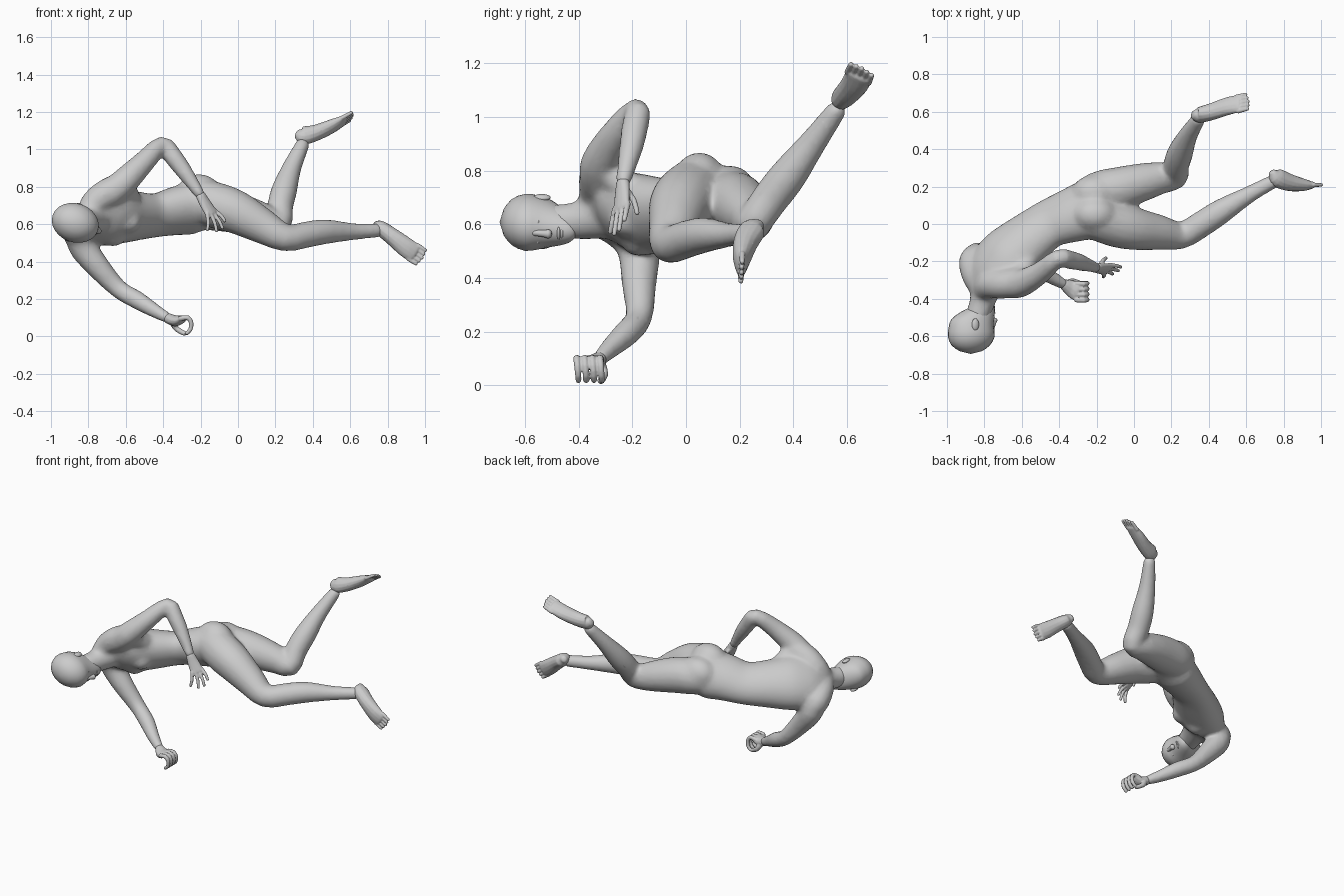
import bpy, bmesh, math
from mathutils import Vector as V, Matrix


def spline(rows, steps):
    """Catmull-Rom through rows of equal-length numbers."""
    out = []
    for i in range(len(rows) - 1):
        a, b = rows[max(i - 1, 0)], rows[i]
        c, d = rows[i + 1], rows[min(i + 2, len(rows) - 1)]
        for s in range(steps):
            t = s / steps
            out.append([0.5 * (2*q + (r - p)*t + (2*p - 5*q + 4*r - u)*t*t + (3*q - p - 3*r + u)*t**3)
                        for p, q, r, u in zip(a, b, c, d)])
    out.append(list(rows[-1]))
    return out


def loft(bm, rows, hints, n=16, steps=3):
    """Closed elliptical tube; rows = (x, y, z, half width[, half depth]), hints = width axis at start, end."""
    rows = spline([r if len(r) == 5 else (*r, r[3]) for r in rows], steps)
    pts = [V(r[:3]) for r in rows]
    h0, h1 = V(hints[0]), V(hints[-1])
    rings, last = [], len(rows) - 1
    for i, r in enumerate(rows):
        t = (pts[min(i + 1, last)] - pts[max(i - 1, 0)]).normalized()
        h = h0.lerp(h1, i / last)
        a = (h - t * h.dot(t)).normalized()
        b = t.cross(a)
        sections = [(0, 1)]
        if i == 0:
            sections = [(-0.6, 0.35), (-0.42, 0.75), (0, 1)]
        elif i == last:
            sections = [(0, 1), (0.42, 0.75), (0.6, 0.35)]
        for off, k in sections:
            c = pts[i] + t * off * min(r[3], r[4])
            rings.append([bm.verts.new(c + a * (r[3] * k * math.cos(j * math.tau / n))
                                       + b * (r[4] * k * math.sin(j * math.tau / n))) for j in range(n)])
    for p, q in zip(rings, rings[1:]):
        for j in range(n):
            bm.faces.new((p[j], p[(j + 1) % n], q[(j + 1) % n], q[j]))
    bm.faces.new(rings[0][::-1])
    bm.faces.new(rings[-1])


def ball(bm, c, size, rot=None):
    m = Matrix.Translation(V(c)) @ (rot or Matrix()) @ Matrix.Diagonal((*size, 1))
    bmesh.ops.create_uvsphere(bm, u_segments=16, v_segments=10, radius=1, matrix=m)


def finish(bm, name):
    bmesh.ops.recalc_face_normals(bm, faces=bm.faces)
    for f in bm.faces:
        f.smooth = True
    me = bpy.data.meshes.new(name)
    bm.to_mesh(me)
    bm.free()
    ob = bpy.data.objects.new(name, me)
    bpy.context.collection.objects.link(ob)
    return ob


def fuse(ob, voxel, smooth, ratio):
    mod = ob.modifiers.new("fuse", "REMESH")
    mod.mode, mod.voxel_size, mod.use_smooth_shade = "VOXEL", voxel, True
    mod = ob.modifiers.new("soften", "SMOOTH")
    mod.factor, mod.iterations = 0.5, smooth
    mod = ob.modifiers.new("coarsen", "DECIMATE")
    mod.ratio = ratio


def digit(bm, pts, r):
    loft(bm, [(*p, r * (1 - 0.25 * i / (len(pts) - 1))) for i, p in enumerate(pts)], [(0.3, 1, 0.2)], 8, 2)


Z = [(0.3, 0.2, 1)]

# torso, shoulders, neck, arms and legs fused into one skin
bm = bmesh.new()
loft(bm, [(-.12, .125, .66, .12, .085), (-.22, .085, .685, .168, .128), (-.34, .045, .67, .155, .12),
          (-.455, 0, .645, .142, .105), (-.57, -.085, .64, .157, .122), (-.68, -.18, .64, .18, .132),
          (-.755, -.255, .645, .165, .105), (-.79, -.32, .635, .095, .08)],
     [(.1, -.87, .45), (.66, -.38, .7)], 24)
loft(bm, [(-.75, -.25, .645, .095), (-.795, -.36, .62, .078), (-.815, -.43, .612, .068), (-.84, -.5, .61, .064)], Z)
ball(bm, (-.21, .05, .757), (.125, .1, .112))
ball(bm, (-.21, .165, .715), (.125, .1, .105))
for c in [(-.59, -.22, .615), (-.67, -.175, .545)]:
    ball(bm, c, (.075, .07, .065))
# shoulder slopes from the neck to each shoulder
loft(bm, [(-.81, -.36, .63, .06), (-.77, -.325, .71, .075), (-.69, -.32, .77, .08), (-.61, -.3, .81, .07)], [(1, 1, 0)])
loft(bm, [(-.81, -.36, .62, .06), (-.85, -.28, .6, .07), (-.86, -.2, .55, .078), (-.83, -.17, .5, .07)], [(1, 1, 0)])
loft(bm, [(-.62, -.31, .82, .06), (-.58, -.22, .74, .06), (-.56, -.12, .7, .06)], [(1, 1, 0)])
# left leg, right leg
loft(bm, [(-.33, .035, .7, .085), (-.22, .035, .725, .117), (-.1, 0, .695, .124), (0, -.025, .66, .116),
          (.13, -.045, .59, .096), (.255, -.06, .527, .074), (.37, .005, .545, .071), (.47, .07, .56, .067),
          (.62, .16, .56, .046), (.75, .23, .567, .039)], Z)
loft(bm, [(-.31, .1, .68, .09), (-.2, .165, .685, .113), (-.08, .19, .675, .116), (.04, .222, .65, .104),
          (.14, .245, .625, .088), (.222, .252, .607, .068), (.225, .31, .69, .07), (.247, .38, .78, .07),
          (.287, .47, .9, .053), (.347, .565, 1.03, .039)], [(0.2, 1, -.7)])
# left arm, right arm
loft(bm, [(-.69, -.32, .755, .075), (-.61, -.32, .825, .075), (-.5, -.26, .935, .06), (-.405, -.182, 1.025, .049),
          (-.35, -.19, .965, .051), (-.29, -.205, .885, .046), (-.2, -.235, .755, .029)], [(0.3, 1, 0)])
loft(bm, [(-.83, -.2, .57, .08), (-.835, -.175, .49, .078), (-.755, -.175, .38, .066), (-.64, -.175, .255, .051),
          (-.54, -.22, .195, .05), (-.45, -.28, .14, .04), (-.37, -.325, .095, .029)], [(0.2, 1, 0.1)])
fuse(finish(bm, "body"), 0.01, 22, 0.3)

# head, in its own frame: forward, left, up
O, F, U = V((-.87, -.55, .607)), V((.94, 0, -.33)).normalized(), V((0, -1, 0))
L = U.cross(F)
rot = Matrix((F, L, U)).transposed().to_4x4()


def at(f, l, u):
    return O + F * f + L * l + U * u


bm = bmesh.new()
prof = [(.09, -.135, .028, .03), (.075, -.115, .05, .055), (.037, -.08, .071, .093), (.008, -.04, .086, .118),
        (0, 0, .098, .123), (0, .05, .104, .128), (-.003, .1, .084, .104), (-.003, .13, .048, .06)]
verts = []
for f, u, w, d in spline(prof, 2):
    verts.append([bm.verts.new(at(f + d * math.cos(a), w * math.sin(a), u))
                  for a in (j * math.tau / 24 for j in range(24))])
for p, q in zip(verts, verts[1:]):
    for j in range(24):
        bm.faces.new((p[j], p[(j + 1) % 24], q[(j + 1) % 24], q[j]))
for ring, c in ((verts[0], at(.09, 0, -.145)), (verts[-1], at(-.003, 0, .145))):
    tip = bm.verts.new(c)
    for j in range(24):
        bm.faces.new((ring[j], ring[(j + 1) % 24], tip))
finish(bm, "head")

bm = bmesh.new()
loft(bm, [(*at(.115, 0, .02), .012), (*at(.125, 0, -.015), .013), (*at(.13, 0, -.038), .018)], [L], 10)
finish(bm, "nose")
bm = bmesh.new()
ball(bm, at(.122, 0, -.075), (.012, .026, .007), rot)
ball(bm, at(.121, 0, -.087), (.012, .022, .007), rot)
finish(bm, "lips")
for s, side in ((1, "left"), (-1, "right")):
    bm = bmesh.new()
    ball(bm, at(-.01, s * .095, -.012), (.02, .012, .033), rot)
    finish(bm, side + "_ear")
    bm = bmesh.new()
    ball(bm, at(.1, s * .036, .003), (.014, .016, .008), rot)
    finish(bm, side + "_eye")

# feet with toes fanned along the width axis
feet = {
    "left": ([(.742, .272, .595, .026, .024), (.765, .248, .578, .04, .05), (.83, .222, .53, .046, .046),
              (.9, .209, .475, .053, .034), (.945, .207, .445, .051, .02)],
             (.55, .05, .8), (.043, 0, -.028)),
    "right": ([(.325, .583, 1.08, .028, .032), (.35, .583, 1.074, .04, .05), (.42, .602, 1.09, .046, .043),
               (.5, .63, 1.123, .051, .034), (.565, .645, 1.155, .051, .02)],
              (-.1, .85, -.45), (.05, .012, .028)),
}
for side, (rows, wide, toe) in feet.items():
    bm = bmesh.new()
    loft(bm, rows, [wide], 14)
    w, base, toe = V(wide).normalized(), V(rows[-1][:3]), V(toe)
    for k in range(5):
        p = base + w * (k - 2) * 0.022
        length = 0.95 - 0.08 * abs(k - 2)
        digit(bm, [p - toe * 0.3, p + toe * length * 0.5, p + toe * length], 0.0125)
    fuse(finish(bm, side + "_foot"), 0.004, 2, 0.25)

# left hand, relaxed and open
bm = bmesh.new()
loft(bm, [(-.2, -.235, .755, .028, .024), (-.175, -.238, .71, .036, .021), (-.14, -.242, .655, .042, .017)],
     [(.65, .6, .3)], 12)
for base, tip in (((-.165, -.268, .64), (-.165, -.283, .568)), ((-.145, -.254, .645), (-.115, -.268, .562)),
                  ((-.13, -.238, .652), (-.083, -.25, .578)), ((-.118, -.22, .665), (-.07, -.23, .615))):
    a, b = V(base), V(tip)
    digit(bm, [a + (b - a) * -.25, a.lerp(b, .5) + V((.006, 0, .003)), b], .012)
digit(bm, [(-.185, -.225, .73), (-.165, -.195, .69), (-.15, -.182, .64)], .013)
fuse(finish(bm, "left_hand"), 0.004, 3, 0.3)

# right hand, fingers curled into a ring with the thumb
bm = bmesh.new()
loft(bm, [(-.375, -.322, .097, .029, .028), (-.335, -.345, .083, .046, .03), (-.3, -.36, .092, .054, .022)],
     [(.2, 1, 0)], 12)
for k in range(4):
    y = -.405 + .029 * k
    digit(bm, [(-.31, y, .095), (-.268, y - .003, .1), (-.25, y, .072), (-.255, y + .003, .036),
               (-.275, y + .004, .016)], .0145)
digit(bm, [(-.35, -.315, .075), (-.328, -.305, .04), (-.285, -.318, .015)], .018)
fuse(finish(bm, "right_hand"), 0.004, 2, 0.3)
